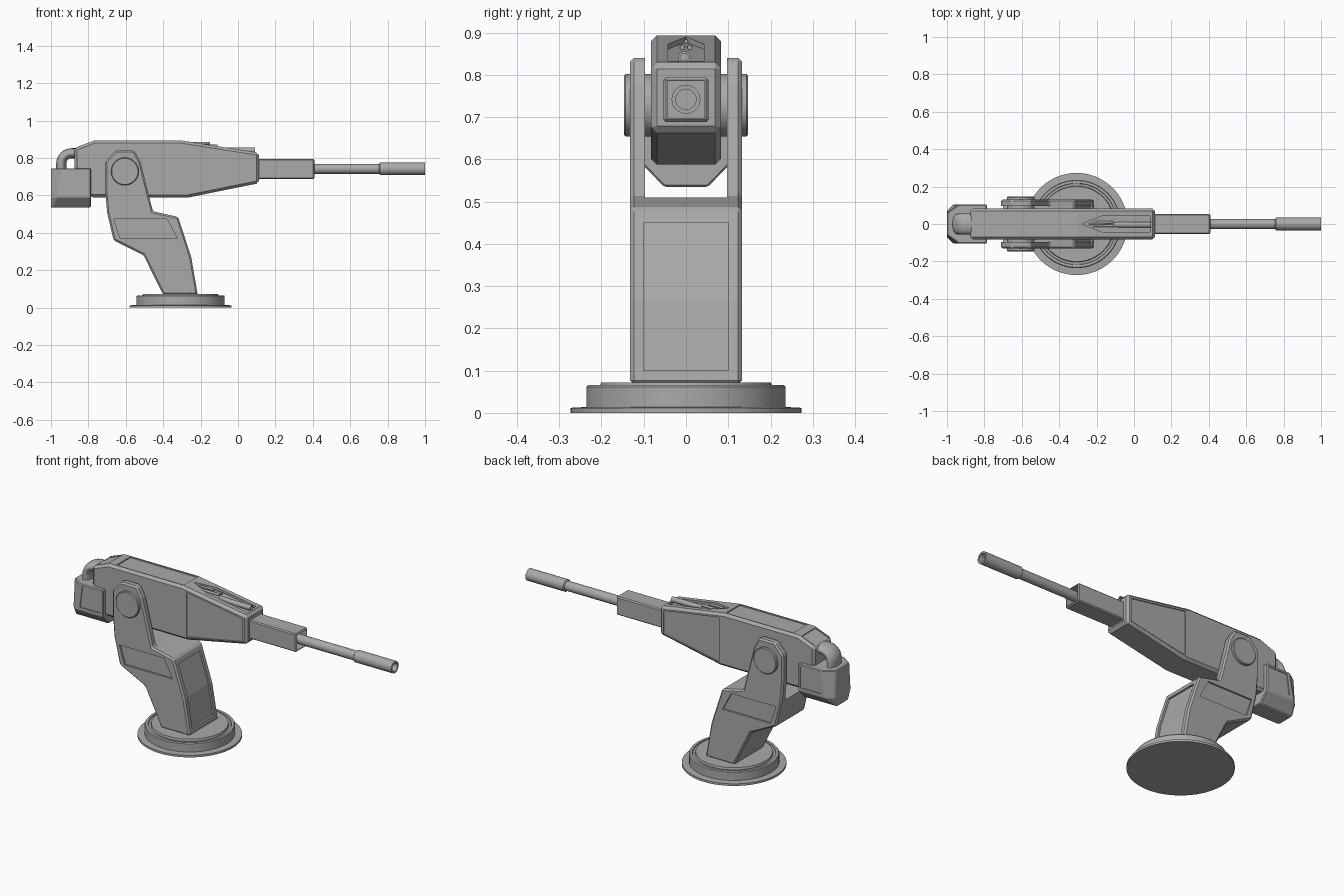
import bpy, bmesh, math
from mathutils import Matrix, Vector

if "Cube" in bpy.data.objects:
    bpy.data.objects.remove(bpy.data.objects["Cube"])

grey = bpy.data.materials.new("plain grey")
grey.diffuse_color = (0.4, 0.4, 0.4, 1)
grey.use_nodes = True
grey.node_tree.nodes["Principled BSDF"].inputs["Base Color"].default_value = grey.diffuse_color


def finish(name, bm):
    bmesh.ops.remove_doubles(bm, verts=bm.verts, dist=1e-5)
    bmesh.ops.recalc_face_normals(bm, faces=bm.faces)
    me = bpy.data.meshes.new(name)
    bm.to_mesh(me)
    bm.free()
    ob = bpy.data.objects.new(name, me)
    bpy.context.collection.objects.link(ob)
    me.materials.append(grey)
    return ob


def loft(name, rings, caps=True):
    """Skin a list of equal-length closed rings."""
    bm = bmesh.new()
    vs = [[bm.verts.new(p) for p in r] for r in rings]
    n = len(vs[0])
    for a, b in zip(vs, vs[1:]):
        for i in range(n):
            j = (i + 1) % n
            bm.faces.new((a[i], a[j], b[j], b[i]))
    if caps:
        bm.faces.new(vs[0])
        bm.faces.new(vs[-1])
    return finish(name, bm)


def prism(name, profile, y0, y1):
    """Side profile in x, z pushed from y0 to y1."""
    return loft(name, [[(x, y, z) for x, z in profile] for y in (y0, y1)])


def box(name, x0, x1, y0, y1, z0, z1):
    return prism(name, [(x0, z0), (x1, z0), (x1, z1), (x0, z1)], y0, y1)


def lathe(name, profile, matrix, n=48):
    """Turn (radius, height) points about z, then place."""
    rings = [[(max(r, 1e-7) * math.cos(2 * math.pi * i / n),
               max(r, 1e-7) * math.sin(2 * math.pi * i / n), h)
              for i in range(n)] for r, h in profile]
    ob = loft(name, rings, caps=False)
    ob.data.transform(matrix)
    smooth(ob)
    return ob


def select(ob):
    bpy.ops.object.select_all(action='DESELECT')
    ob.select_set(True)
    bpy.context.view_layer.objects.active = ob


def smooth(ob):
    select(ob)
    bpy.ops.object.shade_smooth_by_angle(angle=math.radians(35))


def bevel(ob, width, segments=1):
    select(ob)
    m = ob.modifiers.new("bevel", 'BEVEL')
    m.width, m.segments, m.limit_method = width, segments, 'ANGLE'
    m.angle_limit = math.radians(35)
    bpy.ops.object.modifier_apply(modifier=m.name)


def cut(ob, cutter):
    cutter.hide_render = True
    select(ob)
    m = ob.modifiers.new("cut", 'BOOLEAN')
    m.operation, m.solver, m.object = 'DIFFERENCE', 'EXACT', cutter
    bpy.ops.object.modifier_apply(modifier=m.name)
    bpy.data.objects.remove(cutter)


def along_x(y, z):
    return Matrix.Translation((0, y, z)) @ Matrix.Rotation(math.pi / 2, 4, 'Y')


# Round base with stepped rim
lathe("base", [(0, 0), (.273, 0), (.273, .012), (.236, .014), (.236, .061),
               (.232, .066), (.218, .066), (.216, .060), (.204, .060),
               (.201, .072), (0, .072)], Matrix.Translation((-.307, 0, 0)), 64)

# Leaning pedestal and yoke from one side profile, slotted for the body
pedestal = prism("pedestal_yoke", [
    (-.40, .068), (-.215, .068), (-.25, .27), (-.32, .485), (-.455, .515),
    (-.522, .78), (-.555, .84), (-.655, .84), (-.71, .78), (-.71, .63),
    (-.70, .51), (-.665, .36), (-.505, .28)], -.132, .132)
bevel(pedestal, .009)
cut(pedestal, box("slot", -.9, -.1, -.097, .097, .51, 1))
front = [(-.222, .10), (-.25, .27), (-.309, .45)]
cut(pedestal, prism("front_cutter", [(x - .01, z) for x, z in front] +
                    [(x + .06, z) for x, z in reversed(front)], -.1, .1))
for s in (-1, 1):
    cut(pedestal, prism("side_cutter", [(-.665, .475), (-.38, .475), (-.325, .37),
                                        (-.63, .37)], s * .122, s * .2))

# Pivot drum through both yoke arms
lathe("pivot", [(0, -.147), (.070, -.147), (.074, -.143), (.074, .143),
                (.070, .147), (0, .147)],
      Matrix.Translation((-.605, 0, .728)) @ Matrix.Rotation(math.pi / 2, 4, 'X'))

# Main body
body = prism("body", [
    (-.875, .75), (-.79, .59), (-.27, .588), (.112, .665), (.112, .828),
    (-.30, .893), (-.77, .893), (-.875, .853)], -.083, .083)
bevel(body, .014)
for s in (-1, 1):
    cut(body, prism("panel_cutter", [(-.27, .865), (.085, .808), (.085, .675),
                                     (-.27, .608)], s * .077, s * .2))
cut(body, box("top_cutter", -.73, -.30, -.063, .063, .886, 1))
# Rear slope panel
cut(body, prism("rear_cutter", [(-.865, .850), (-.78, .882), (-.80, .95),
                                (-.89, .92)], -.063, .063))
# Pointed trench on the front slope
plan = [(-.28, 0), (-.17, -.043), (.085, -.043), (.085, .043), (-.17, .043)]
slope = lambda x: .893 - (x + .30) * .065 / .412
cut(body, loft("trench_cutter", [[(x, y, slope(x) + d) for x, y in plan]
                                 for d in (-.012, .1)]))

# Sight tubes in the trench
def tube(name, x0, x1, y, z, r):
    lathe(name, [(0, x0), (r, x0), (r, x1), (r * .65, x1), (r * .65, x1 - .01),
                 (0, x1 - .01)], along_x(y, z), 20)

tube("sight_tube", -.17, .09, -.004, .841, .015)
for y in (-.009, .009):
    tube("small_sight_tube", -.22, -.11, y, .865, .007)
tube("top_sight_tube", -.24, -.15, 0, .879, .006)

# Barrel housing, hollow at the front
housing = box("barrel_housing", .10, .408, -.053, .053, .688, .794)
bevel(housing, .006)
cut(housing, box("bore_cutter", .13, .5, -.044, .044, .697, .785))

# Barrel with thicker hollow muzzle
lathe("barrel", [(0, .1), (.027, .1), (.027, .755), (.034, .76), (.034, 1.0),
                 (.024, 1.0), (.024, .85), (0, .85)], along_x(0, .742), 32)

# Faceted rear box: chamfered back corners, bottom narrowing
def plan_ring(z, back, corner_x, side):
    half = [(-1.0, back), (corner_x, side), (-.787, side)]
    return [(x, y, z) for x, y in half] + [(x, -y, z) for x, y in reversed(half)]

rear = loft("rear_box", [plan_ring(.535, .045, -.995, .052),
                         plan_ring(.59, .07, -.965, .105),
                         plan_ring(.745, .06, -.935, .105)])
bevel(rear, .005)
for s in (-1, 1):
    cut(rear, prism("rear_side_cutter", [(-.935, .61), (-.80, .61), (-.80, .73),
                                         (-.92, .73)], s * .100, s * .2))

# Flattened elbow duct from body to rear box
path = [((-.85, .825), 0)]
path += [((-.89 - .055 * math.sin(a), .77 + .055 * math.cos(a)), a)
         for a in [math.pi / 2 * i / 10 for i in range(11)]]
path += [((-.945, .73), math.pi / 2)]
rings = []
for (x, z), a in path:
    out = Vector((-math.sin(a), 0, math.cos(a)))
    rings.append([Vector((x, 0, z)) + out * .027 * math.cos(t) + Vector((0, .055 * math.sin(t), 0))
                  for t in [2 * math.pi * i / 24 for i in range(24)]])
smooth(loft("elbow_duct", rings))
